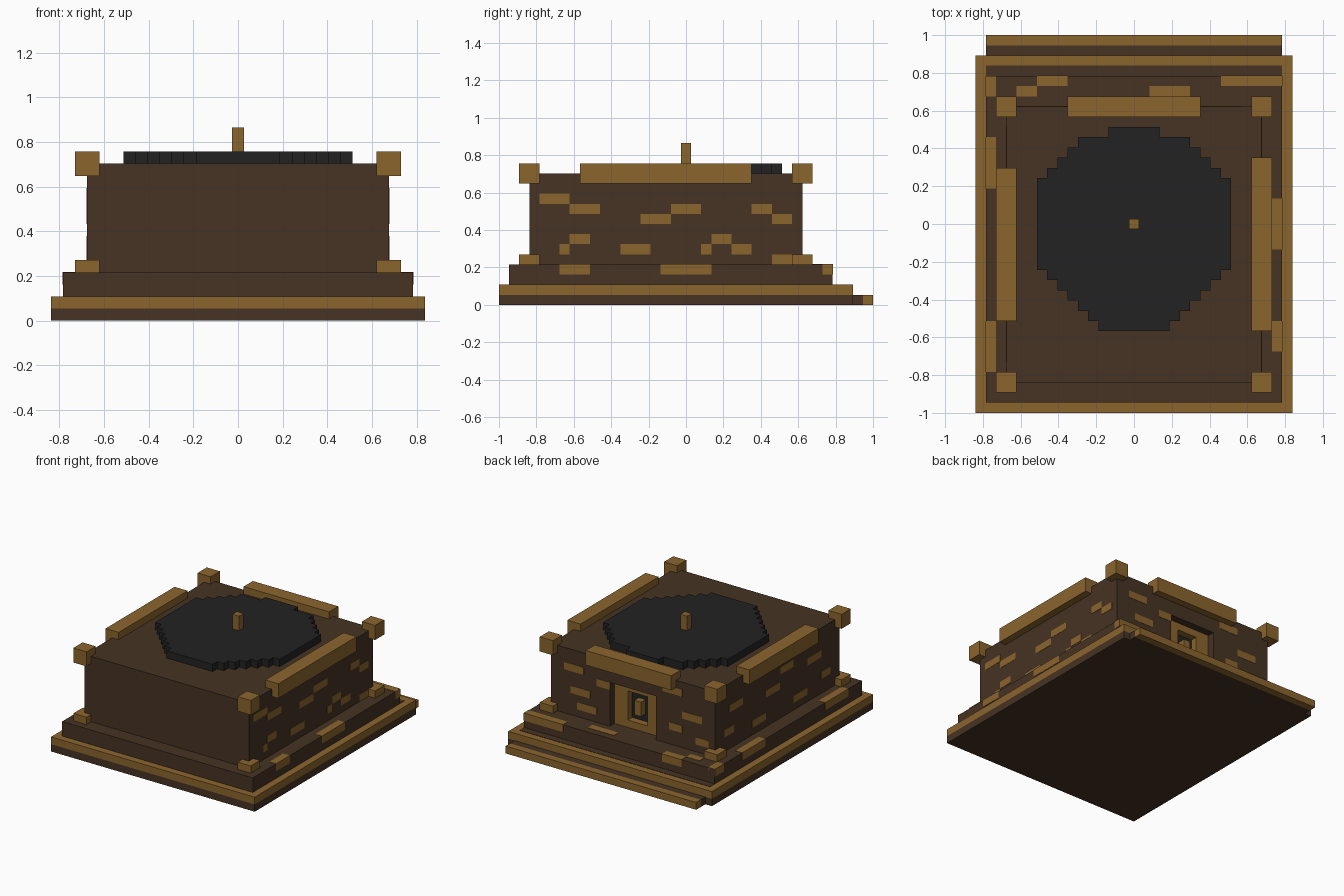
import bpy, bmesh

if "Cube" in bpy.data.objects:
    bpy.data.objects.remove(bpy.data.objects["Cube"], do_unlink=True)

V = 2 / 37      # one block
P = 0.04        # how far inlays stand proud, in blocks


def material(name, rgb):
    m = bpy.data.materials.new(name)
    m.use_nodes = True
    m.diffuse_color = (*rgb, 1)
    m.node_tree.nodes["Principled BSDF"].inputs["Base Color"].default_value = (*rgb, 1)
    return m


DARK = material("dark_wood", (0.061, 0.033, 0.017))
LIGHT = material("light_wood", (0.258, 0.130, 0.027))
BLACK = material("black_vinyl", (0.016, 0.016, 0.016))


def link(name, bm, mat):
    me = bpy.data.meshes.new(name)
    bmesh.ops.recalc_face_normals(bm, faces=bm.faces)
    bm.to_mesh(me)
    bm.free()
    me.materials.append(mat)
    ob = bpy.data.objects.new(name, me)
    bpy.context.collection.objects.link(ob)
    return ob


def boxes(name, mat, *spans):
    """Each span is x0, x1, y0, y1, z0, z1 in blocks."""
    bm = bmesh.new()
    for x0, x1, y0, y1, z0, z1 in spans:
        vs = bmesh.ops.create_cube(bm, size=1)["verts"]
        for v in vs:
            v.co = (V * (x0 if v.co.x < 0 else x1),
                    V * (y0 if v.co.y < 0 else y1),
                    V * (z0 if v.co.z < 0 else z1))
    return link(name, bm, mat)


# Stepped base and rear step
boxes("base_plinth", DARK, (-15.5, 15.5, -18.5, 16.5, 0, 1))
boxes("base_trim", LIGHT, (-15.5, 15.5, -18.5, 16.5, 1, 2))
boxes("rear_step", DARK, (-14.5, 14.5, 16.5, 17.5, 0, 1))
boxes("rear_step_trim", LIGHT, (-14.5, 14.5, 17.5, 18.5, 0, 1))
boxes("rear_inlay", DARK, (-14.5, 14.5, 14.5, 15.5, 2, 2 + P))
boxes("upper_base", DARK, (-14.5, 14.5, -17.5, 14.5, 2, 4))

# Cabinet with a niche in the back
boxes("cabinet", DARK,
      (-12.5, 12.5, -15.5, 9.5, 4, 13),
      (-12.5, -3.5, 9.5, 11.5, 4, 13),
      (3.5, 12.5, 9.5, 11.5, 4, 13),
      (-3.5, 3.5, 9.5, 11.5, 10, 13))

# Niche panel with an opening, and the mechanism inside it
boxes("niche_panel", LIGHT,
      (-3.5, -1.5, 9.5, 10.5, 4, 10), (1.5, 3.5, 9.5, 10.5, 4, 10),
      (-1.5, 1.5, 9.5, 10.5, 4, 5), (-1.5, 1.5, 9.5, 10.5, 9, 10))
boxes("opening_back", BLACK, (-1.5, 1.5, 9.5, 9.5 + P, 5, 9))
boxes("opening_peg", LIGHT, (-0.5, 0.5, 9.5, 10.5, 6, 8))

# Corner blocks, top and bottom
corners = [(x, y) for x in (-13.5, 11.5) for y in (-16.5, 10.5)]
boxes("top_corners", LIGHT, *[(x, x + 2, y, y + 2, 12, 14) for x, y in corners])
boxes("bottom_corners", LIGHT, *[(x, x + 2, y, y + 2, 4, 5) for x, y in corners])

# Top rails
boxes("left_rail", LIGHT, (11.5, 13.5, -10.5, 6.5, 12, 14))
boxes("right_rail", LIGHT, (-13.5, -11.5, -9.5, 5.5, 12, 14))
boxes("back_rail", LIGHT, (-6.5, 6.5, 10.5, 12.5, 12, 14))

# Record: half widths of its rows, mirrored into one stepped outline
rows = [(-10.5, 3.5), (-9.5, 4.5), (-8.5, 5.5), (-7.5, 6.5), (-6.5, 7.5), (-5.5, 8.5),
        (-4.5, 9.5), (4.5, 8.5), (5.5, 7.5), (6.5, 6.5), (7.5, 5.5), (8.5, 2.5)]
ends = [r[0] for r in rows[1:]] + [9.5]
side = [p for (y, w), e in zip(rows, ends) for p in ((w, y), (w, e))]
outline = side + [(-x, y) for x, y in reversed(side)]
bm = bmesh.new()
face = bm.faces.new([bm.verts.new((x * V, y * V, 13 * V)) for x, y in outline])
top = bmesh.ops.extrude_face_region(bm, geom=[face])["geom"]
bmesh.ops.translate(bm, vec=(0, 0, V),
                    verts=[g for g in top if isinstance(g, bmesh.types.BMVert)])
link("record", bm, BLACK)
boxes("spindle", LIGHT, (-0.5, 0.5, -0.5, 0.5, 14, 16))

# Wood grain inlays on the cabinet: start, end, height
left_grain = [(-14.5, -11.5, 10), (-11.5, -8.5, 9), (-4.5, -1.5, 8), (-1.5, 1.5, 9),
              (6.5, 8.5, 9), (8.5, 10.5, 8), (-11.5, -9.5, 6), (-12.5, -11.5, 5),
              (-6.5, -3.5, 5), (2.5, 4.5, 6), (1.5, 2.5, 5), (4.5, 6.5, 5), (8.5, 10.5, 4)]
right_grain = [(5.5, 8.5, 9), (-5.5, -2.5, 10), (-11.5, -8.5, 9), (0.5, 3.5, 5),
               (-8.5, -5.5, 5), (-13.5, -11.5, 6), (-2.5, 0.5, 8), (7.5, 9.5, 6)]
back_grain = [(7.5, 10.5, 10), (6.5, 9.5, 7), (3.5, 5.5, 9), (5.5, 8.5, 5),
              (-7.5, -4.5, 11), (-10.5, -7.5, 8), (-7.5, -5.5, 6), (-11.5, -9.5, 5)]
boxes("left_grain", LIGHT, *[(12.4, 12.5 + P, a, b, z, z + 1) for a, b, z in left_grain])
boxes("right_grain", LIGHT, *[(-12.5 - P, -12.4, a, b, z, z + 1) for a, b, z in right_grain])
boxes("back_grain", LIGHT, *[(a, b, 11.4, 11.5 + P, z, z + 1) for a, b, z in back_grain])

# Grain inlays wrapping the rim of the upper base
boxes("left_rim_grain", LIGHT, *[(13.5, 14.5 + P, a, b, 3, 4 + P) for a, b in
                                 ((-12.5, -9.5), (-2.5, 2.5), (13.5, 14.5))])
boxes("right_rim_grain", LIGHT, *[(-14.5 - P, -13.5, a, b, 3, 4 + P) for a, b in
                                  ((-14.5, -9.5), (3.5, 8.5), (12.5, 14.5))])
boxes("back_rim_grain", LIGHT, *[(a, b, 13.5, 14.5 + P, 3, 4 + P) for a, b in
                                 ((8.5, 14.5), (-9.5, -6.5))])
boxes("back_ledge_grain", LIGHT, *[(a, b, 12.5, 13.5, 3, 4 + P) for a, b in
                                   ((1.5, 5.5), (-11.5, -9.5))])
